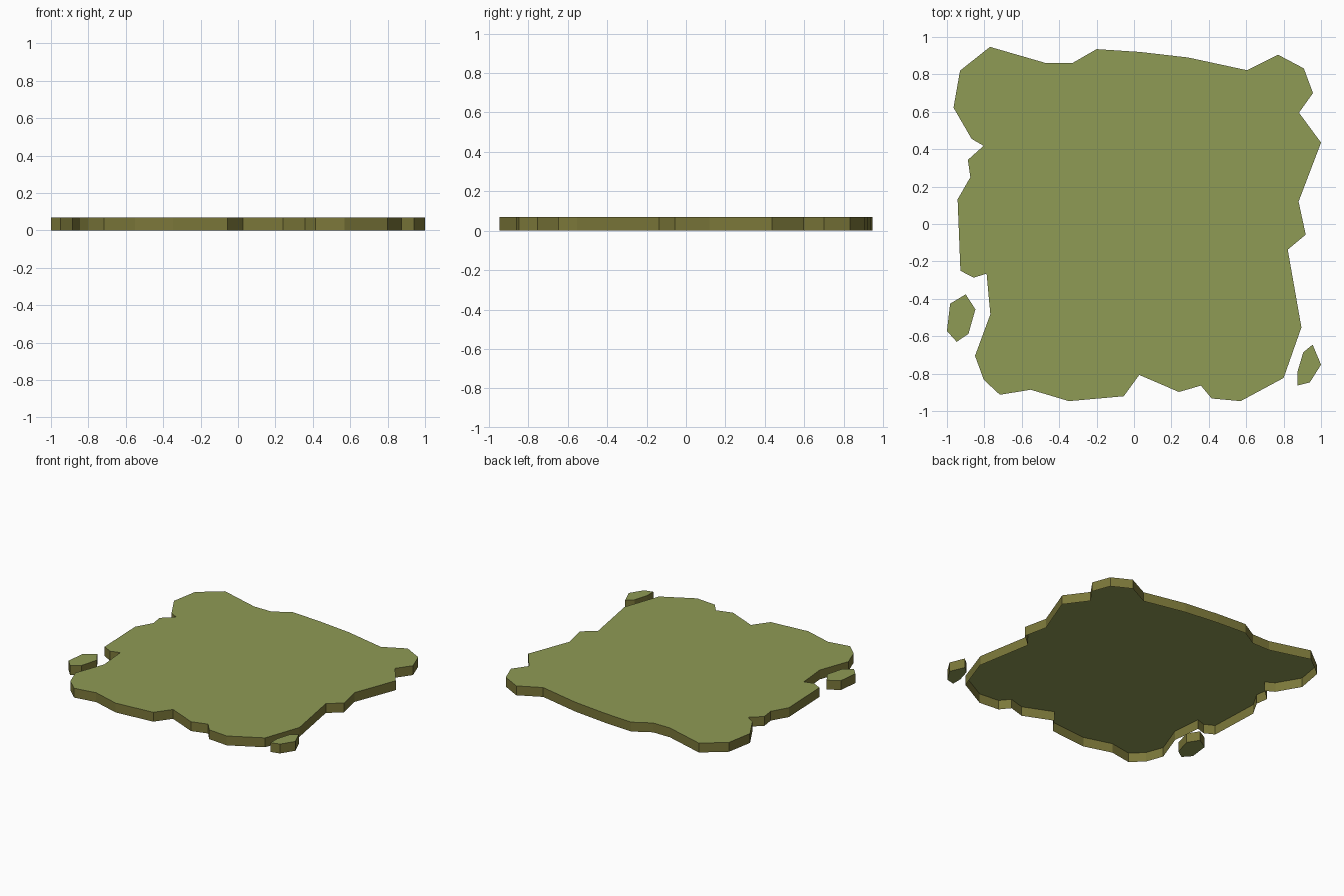
import bpy, bmesh

if "Cube" in bpy.data.objects:
    bpy.data.objects.remove(bpy.data.objects["Cube"])

HEIGHT = 0.07


def material(name, rgb):
    m = bpy.data.materials.new(name)
    m.diffuse_color = (*rgb, 1.0)
    m.use_nodes = True
    m.node_tree.nodes["Principled BSDF"].inputs["Base Color"].default_value = m.diffuse_color
    return m


grass = material("grass green", (0.275, 0.328, 0.090))
earth = material("earth brown", (0.200, 0.187, 0.042))


def slab(name, outline, open_bottom=False):
    """Extrude a flat outline up from the ground; sides get the earth colour."""
    bm = bmesh.new()
    base = bm.faces.new([bm.verts.new((x, y, 0)) for x, y in outline])
    ext = bmesh.ops.extrude_face_region(bm, geom=[base], use_keep_orig=True)
    top = [v for v in ext["geom"] if isinstance(v, bmesh.types.BMVert)]
    bmesh.ops.translate(bm, verts=top, vec=(0, 0, HEIGHT))
    bmesh.ops.recalc_face_normals(bm, faces=bm.faces)
    for f in bm.faces:
        f.material_index = 0 if abs(f.normal.z) > 0.5 else 1
    if open_bottom:
        under = [f for f in bm.faces if f.normal.z < -0.5]
        bmesh.ops.delete(bm, geom=under, context='FACES_ONLY')
    bmesh.ops.triangulate(bm, faces=[f for f in bm.faces if len(f.verts) > 4])
    me = bpy.data.meshes.new(name)
    bm.to_mesh(me)
    bm.free()
    me.materials.append(grass)
    me.materials.append(earth)
    ob = bpy.data.objects.new(name, me)
    bpy.context.collection.objects.link(ob)
    return ob


# Main ragged patch of ground, an open shell, clockwise from the back left
slab("ground_patch", [
    (-.93, .82), (-.77, .947), (-.47, .86), (-.33, .86), (-.20, .935),
    (.03, .92), (.29, .89), (.605, .822), (.77, .905), (.908, .832),
    (.957, .70), (.882, .595), (1, .435), (.88, .12), (.918, -.057),
    (.822, -.137), (.895, -.553), (.80, -.823), (.57, -.947), (.415, -.933),
    (.358, -.864), (.24, -.898), (.028, -.807), (-.055, -.921), (-.348, -.947),
    (-.552, -.886), (-.717, -.913), (-.803, -.833), (-.85, -.705), (-.768, -.483),
    (-.788, -.265), (-.857, -.287), (-.928, -.25), (-.943, .132), (-.875, .25),
    (-.888, .343), (-.804, .418), (-.868, .455), (-.965, .622)], open_bottom=True)

# Small loose clods beside the patch
slab("left_clod", [(-.983, -.426), (-.90, -.376), (-.848, -.456),
                   (-.885, -.587), (-.948, -.63), (-1, -.572)])
slab("right_clod", [(.905, -.686), (.955, -.645), (1, -.752),
                    (.94, -.847), (.875, -.863), (.875, -.787)])
